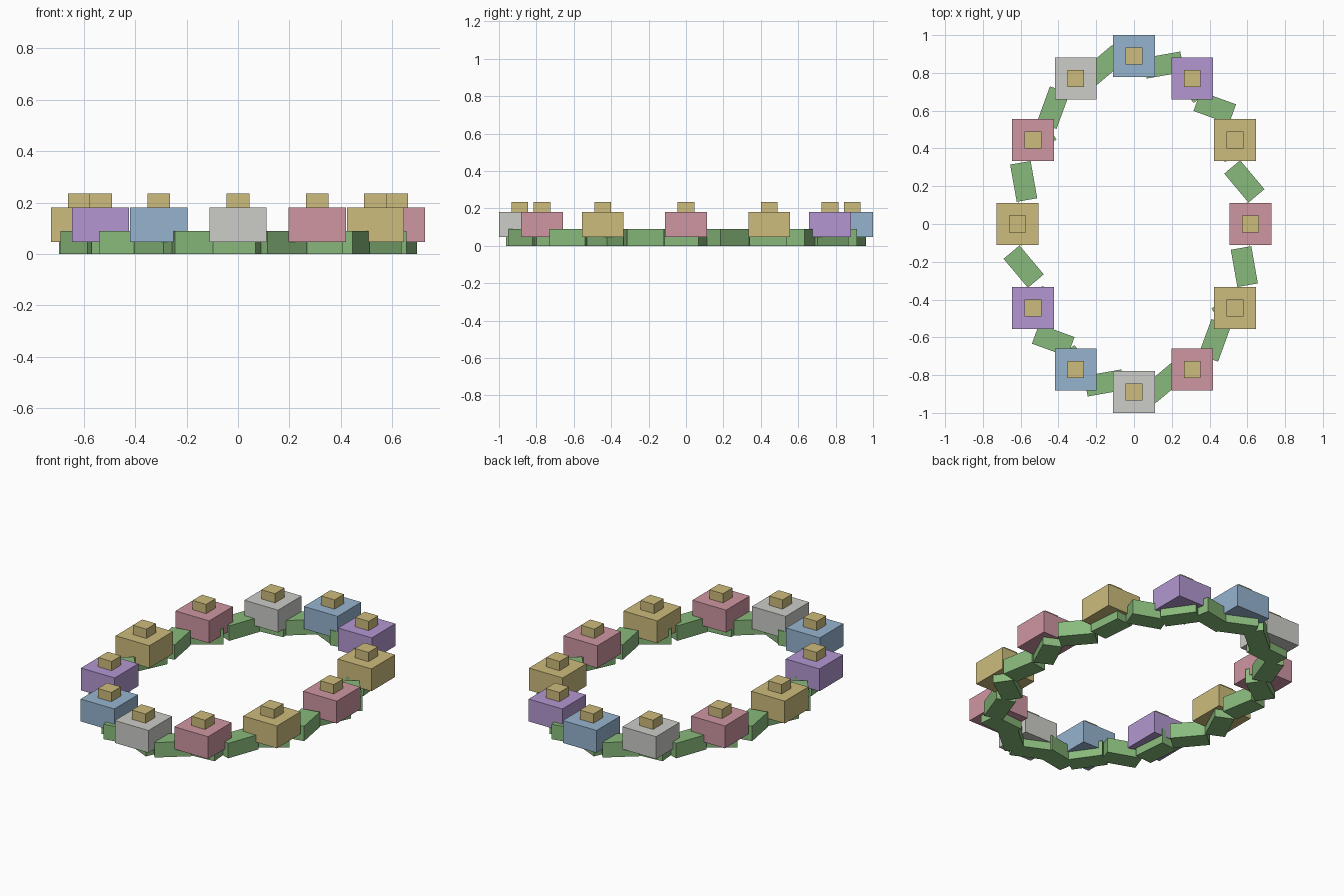
import bpy
from math import sin, cos, radians

if "Cube" in bpy.data.objects:
    bpy.data.objects.remove(bpy.data.objects["Cube"], do_unlink=True)


def material(name, rgb):
    """Flat material from 0-255 display values, stored as linear."""
    col = [((c / 255 + 0.055) / 1.055) ** 2.4 for c in rgb] + [1]
    m = bpy.data.materials.new(name)
    m.use_nodes = True
    m.diffuse_color = col
    bsdf = m.node_tree.nodes["Principled BSDF"]
    bsdf.inputs["Base Color"].default_value = col
    bsdf.inputs["Roughness"].default_value = 0.9
    return m


def box(name, x, y, size, bottom, mat, turn=0):
    """Box standing at a given height, turned about z."""
    bpy.ops.mesh.primitive_cube_add(
        size=1, location=(x, y, bottom + size[2] / 2), rotation=(0, 0, radians(turn)))
    ob = bpy.context.object
    ob.name = name
    ob.scale = size
    ob.data.materials.append(mat)
    bpy.ops.object.transform_apply(location=False, rotation=False, scale=True)
    return ob


leaf_green = material("leaf green", (137, 186, 124))
gold = material("gold", (205, 188, 124))
petals = [
    material("pink", (206, 150, 162)),
    gold,
    material("purple", (179, 151, 209)),
    material("blue", (150, 180, 207)),
    material("pale grey", (204, 204, 200)),
]

RX, RY = 0.617, 0.889      # radii of the oval wreath
LEAF_INSET = 0.98

# Ring of leaves, tilted alternately either side of the tangent
for i in range(24):
    a = i * 15
    lean = 25 if i % 2 else -25
    box(f"leaf_{i + 1}", RX * LEAF_INSET * cos(radians(a)), RY * LEAF_INSET * sin(radians(a)),
        (0.2, 0.11, 0.089), 0, leaf_green, a + 90 + lean)

# Blossoms with gold centres, cycling through the petal colours
for i in range(12):
    a = radians(i * 30)
    x, y = RX * cos(a), RY * sin(a)
    box(f"blossom_{i + 1}", x, y, (0.222, 0.222, 0.133), 0.047, petals[i % len(petals)])
    box(f"blossom_centre_{i + 1}", x, y, (0.089, 0.089, 0.067), 0.168, gold)
